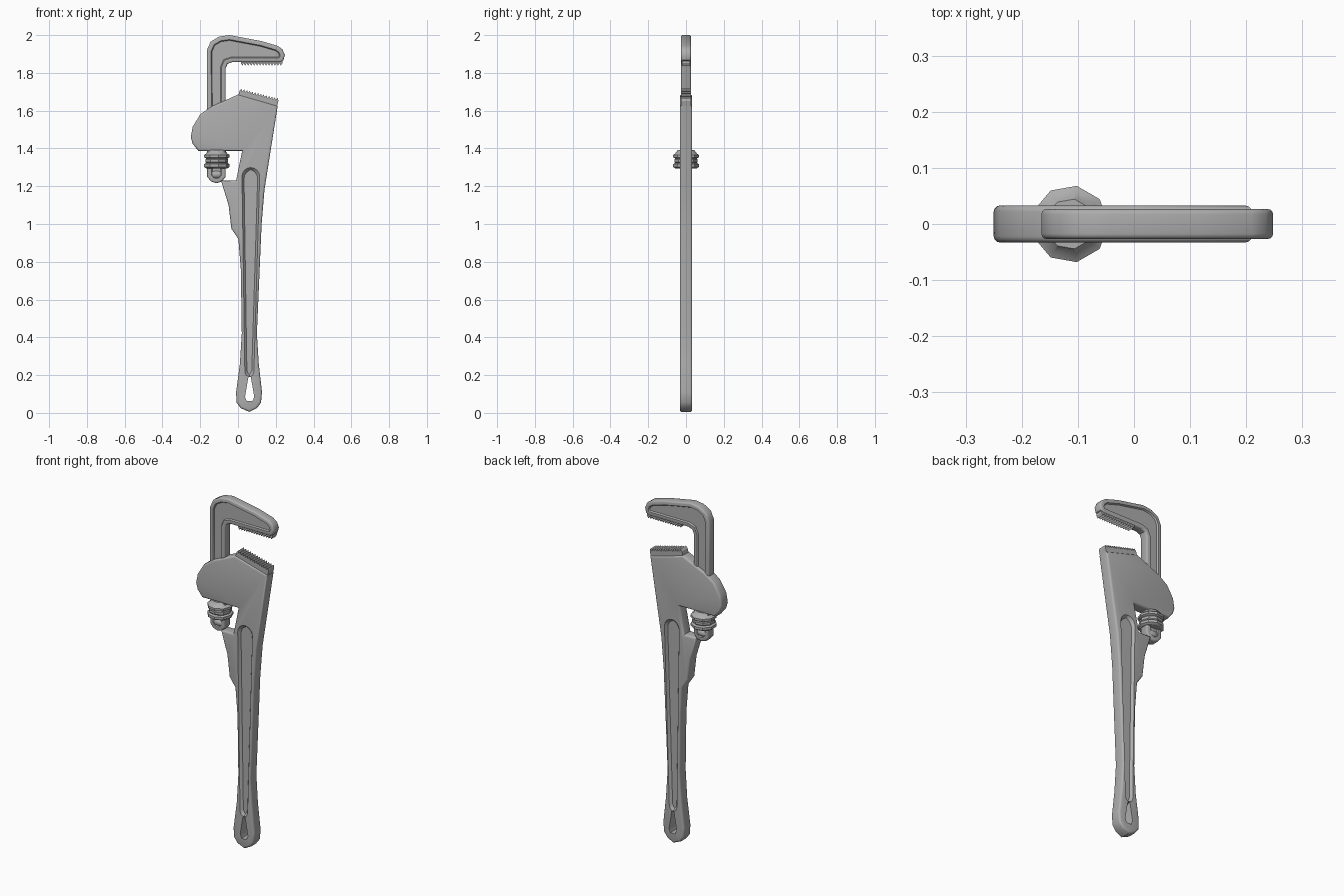
import bpy, bmesh, math
from mathutils import Vector

if "Cube" in bpy.data.objects:
    bpy.data.objects.remove(bpy.data.objects["Cube"])

steel = bpy.data.materials.new("steel_grey")
steel.use_nodes = True
GREY = (0.42, 0.42, 0.42, 1)
steel.diffuse_color = GREY
steel.node_tree.nodes["Principled BSDF"].inputs["Base Color"].default_value = GREY


def finish(name, bm):
    bmesh.ops.recalc_face_normals(bm, faces=bm.faces)
    mesh = bpy.data.meshes.new(name)
    bm.to_mesh(mesh)
    bm.free()
    mesh.materials.append(steel)
    ob = bpy.data.objects.new(name, mesh)
    bpy.context.collection.objects.link(ob)
    return ob


def activate(ob):
    bpy.ops.object.select_all(action='DESELECT')
    ob.select_set(True)
    bpy.context.view_layer.objects.active = ob


def smooth(ob, degrees=38):
    activate(ob)
    bpy.ops.object.shade_smooth_by_angle(angle=math.radians(degrees))


def prism(name, pts, half, bevel=0, rim=0, depth=0):
    """Extrude an x-z profile along y, round its rims, optionally sink its faces."""
    bm = bmesh.new()
    base = bm.faces.new([bm.verts.new((x, -half, z)) for x, z in pts])
    ext = bmesh.ops.extrude_face_region(bm, geom=[base])
    for v in ext["geom"]:
        if isinstance(v, bmesh.types.BMVert):
            v.co.y = half
    bmesh.ops.recalc_face_normals(bm, faces=bm.faces)
    if bevel:
        edges = [e for e in bm.edges if abs(e.verts[0].co.y - e.verts[1].co.y) < 1e-5]
        bmesh.ops.bevel(bm, geom=edges, offset=bevel, segments=3, profile=0.5,
                        affect='EDGES', clamp_overlap=True)
    if rim:
        caps = [f for f in bm.faces if len(f.verts) == len(pts)]
        bmesh.ops.inset_individual(bm, faces=caps, thickness=rim, use_even_offset=True)
        bmesh.ops.inset_individual(bm, faces=caps, thickness=0.005, depth=-depth,
                                   use_even_offset=True)
    return finish(name, bm)


def cut(ob, cutter):
    mod = ob.modifiers.new("cut", 'BOOLEAN')
    mod.object = cutter
    mod.solver = 'EXACT'
    activate(ob)
    bpy.ops.object.modifier_apply(modifier=mod.name)
    bpy.data.objects.remove(cutter)


def arc(cx, cz, r, start, end, n):
    return [(cx + r * math.cos(math.radians(start + (end - start) * i / n)),
             cz + r * math.sin(math.radians(start + (end - start) * i / n)))
            for i in range(n + 1)]


# Handle and head in one casting
body = prism("handle_and_head", [
    (0.0, 1.685), (0.21, 1.625), (0.14, 1.18), (0.125, 1.0), (0.10, 0.42),
    (0.11, 0.26), (0.127, 0.11), (0.122, 0.055), (0.10, 0.025), (0.06, 0.005),
    (0.015, 0.025), (-0.008, 0.055), (-0.01, 0.11), (0.01, 0.26), (0.02, 0.42),
    (0.015, 0.76), (0.002, 0.92), (-0.035, 0.975), (-0.05, 1.1), (-0.09, 1.23),
    (-0.01, 1.23), (0.022, 1.387), (-0.21, 1.387), (-0.24, 1.425), (-0.25, 1.46),
    (-0.24, 1.515), (-0.2, 1.58), (-0.145, 1.62)], 0.033, 0.011)

# Long groove on each side of the handle, with sloping walls
slot = arc(0.068, 1.252, 0.047, 0, 180, 8) + arc(0.06, 0.215, 0.024, 180, 360, 4)
slot_mid = Vector((0.065, 0.73))
for side in (-1, 1):
    bm = bmesh.new()
    loops = []
    for y, grow in ((0.018, -0.011), (0.036, 0.002)):
        loop = []
        for x, z in slot:
            sx = 1 if x > slot_mid.x else -1
            sz = 1 if z > slot_mid.y else -1
            sx = 0 if abs(x - slot_mid.x) < 0.006 else sx
            loop.append(bm.verts.new((x + sx * grow, side * y, z + sz * grow)))
        loops.append(loop)
        bm.faces.new(loop)
    for i in range(len(slot)):
        j = (i + 1) % len(slot)
        bm.faces.new((loops[0][i], loops[0][j], loops[1][j], loops[1][i]))
    cut(body, finish("groove_cutter", bm))

# Hanging hole
cut(body, prism("hole_cutter", [(0.055, 0.19), (0.068, 0.19), (0.086, 0.085),
                                (0.077, 0.062), (0.046, 0.062), (0.037, 0.085)], 0.1))
smooth(body)

# Hook jaw with its shank running down through the head
hook = prism("hook_jaw", [
    (-0.163, 1.25), (-0.165, 1.92), (-0.145, 1.965), (-0.10, 1.992), (-0.045, 2.0),
    (0.125, 1.968), (0.21, 1.943), (0.235, 1.925), (0.248, 1.895), (0.24, 1.867),
    (0.225, 1.857), (-0.03, 1.857), (-0.055, 1.848), (-0.065, 1.825), (-0.065, 1.25),
    (-0.085, 1.225), (-0.114, 1.216), (-0.143, 1.225)], 0.0265, 0.009, 0.014, 0.008)
smooth(hook)


def toothed_plate(name, start, end, rise, thick, count, half):
    """Bar from start to end whose face carries a row of saw teeth."""
    a, b = Vector(start), Vector(end)
    along = b - a
    normal = Vector((-along.y, along.x)).normalized() * rise
    pts = [a - normal.normalized() * thick]
    for i in range(count):
        pts += [a + along * (i / count), a + along * ((i + 0.5) / count) + normal]
    pts += [b, b - normal.normalized() * thick]
    return prism(name, pts, half)


toothed_plate("upper_teeth", (0.235, 1.852), (0.015, 1.852), 0.014, 0.012, 14, 0.021)
toothed_plate("lower_teeth", (0.008, 1.705), (0.214, 1.652), 0.014, 0.034, 14, 0.026)

# Nine-sided adjusting nut: two flanges around a narrower band
bm = bmesh.new()
profile = [(0, 1.295), (0.058, 1.295), (0.069, 1.302), (0.069, 1.317), (0.058, 1.323),
           (0.062, 1.328), (0.062, 1.342), (0.058, 1.347), (0.069, 1.353),
           (0.069, 1.366), (0.058, 1.373), (0.045, 1.392), (0, 1.392)]
verts = [bm.verts.new((r, 0, z)) for r, z in profile]
edges = [bm.edges.new(pair) for pair in zip(verts, verts[1:])]
bmesh.ops.spin(bm, geom=verts + edges, cent=(0, 0, 0), axis=(0, 0, 1),
               angle=math.tau, steps=9, use_duplicate=False)
bmesh.ops.remove_doubles(bm, verts=bm.verts, dist=0.0005)
bmesh.ops.translate(bm, verts=bm.verts, vec=(-0.114, 0, 0))
nut = finish("adjusting_nut", bm)
smooth(nut, 30)

# Small collar below the nut on the shank
bm = bmesh.new()
bmesh.ops.create_uvsphere(bm, u_segments=9, v_segments=6, radius=0.05)
for v in bm.verts:
    v.co = Vector((v.co.x - 0.114, v.co.y * 0.6, v.co.z * 0.5 + 1.262))
smooth(finish("shank_collar", bm), 60)
